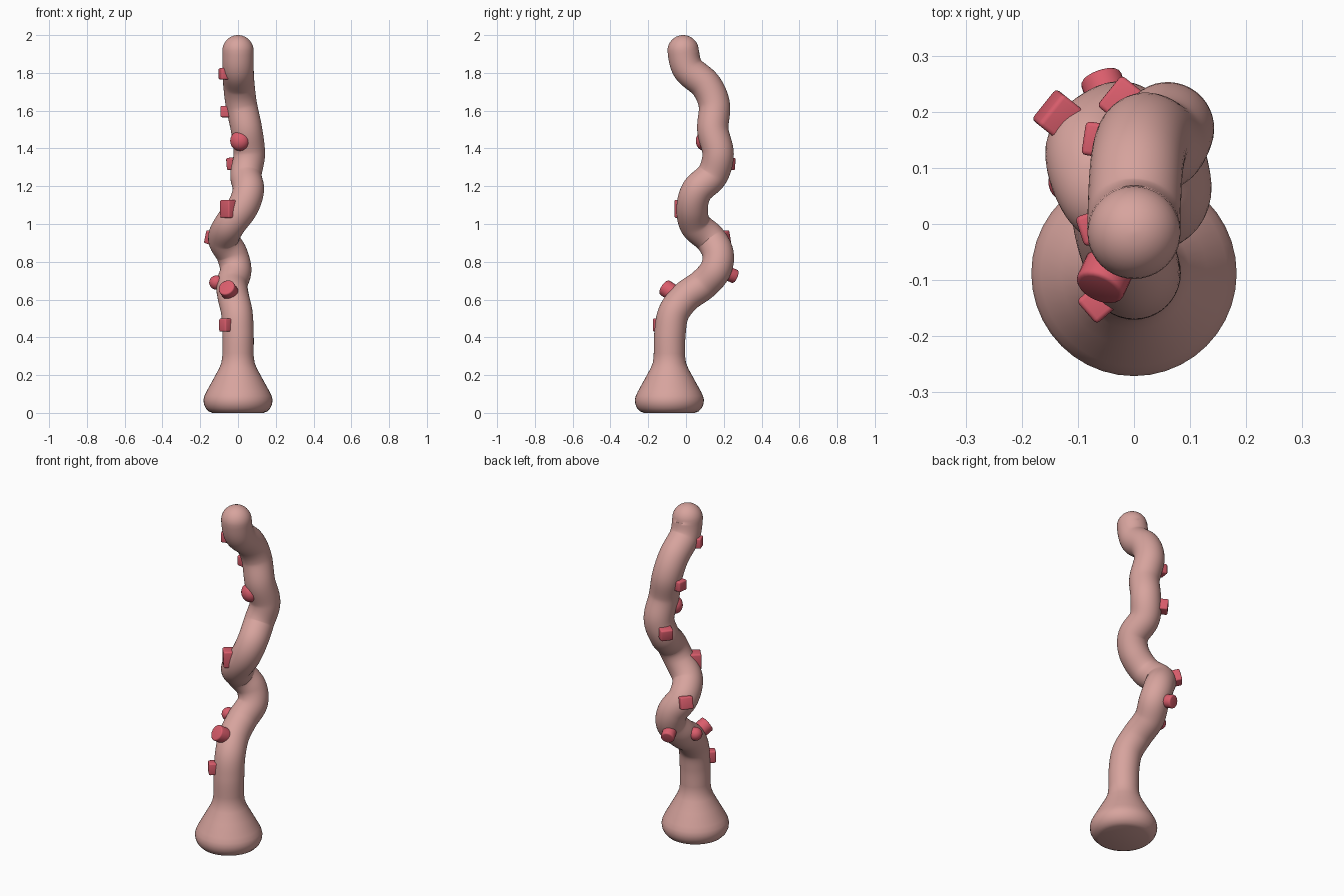
import bpy, bmesh, math
from mathutils import Vector, Matrix

if "Cube" in bpy.data.objects:
    bpy.data.objects.remove(bpy.data.objects["Cube"])


def material(name, col):
    m = bpy.data.materials.new(name)
    m.diffuse_color = (*col, 1)
    m.use_nodes = True
    m.node_tree.nodes["Principled BSDF"].inputs["Base Color"].default_value = m.diffuse_color
    return m


SKIN = material("dusty pink skin", (0.68, 0.37, 0.34))
RED = material("sucker red", (0.70, 0.11, 0.15))


def finish(bm, name, mat, angle):
    bmesh.ops.recalc_face_normals(bm, faces=bm.faces)
    me = bpy.data.meshes.new(name)
    bm.to_mesh(me)
    bm.free()
    me.materials.append(mat)
    ob = bpy.data.objects.new(name, me)
    bpy.context.collection.objects.link(ob)
    bpy.ops.object.select_all(action='DESELECT')
    ob.select_set(True)
    bpy.context.view_layer.objects.active = ob
    bpy.ops.object.shade_smooth_by_angle(angle=math.radians(angle))
    return ob


# Centre line of the winding arm
R = 0.083
PATH = [Vector(p) for p in (
    (0, -.088, .30), (0, -.085, .42), (-.006, -.065, .53), (-.025, 0, .615),
    (-.032, .09, .68), (-.012, .155, .755), (-.032, .17, .84), (-.075, .13, .92),
    (-.045, .05, .995), (.025, .033, 1.09), (.055, .06, 1.18), (.042, .14, 1.26),
    (.06, .17, 1.37), (.045, .142, 1.50), (.018, .15, 1.63), (.005, .105, 1.735),
    (0, .012, 1.82), (0, -.015, 1.917))]


def spline(pts, n):
    ext = [pts[0] * 2 - pts[1]] + pts + [Vector((0, -.015, 2.0))]
    out = []
    for i in range(1, len(ext) - 2):
        a, b, c, d = ext[i - 1:i + 3]
        for k in range(n):
            t = k / n
            out.append(0.5 * (2 * b + (c - a) * t + (2 * a - 5 * b + 4 * c - d) * t * t
                              + (3 * b - a - 3 * c + d) * t ** 3))
    return out + [pts[-1]]


# Flared foot, swept arm and domed tip as one list of rings
foot = [(0, .135), (.008, .155), (.025, .171), (.045, .18), (.068, .183), (.09, .178),
        (.115, .166), (.18, .130), (.235, .100), (.265, .088)]
rings = [(Vector((0, -.088, z)), r) for z, r in foot]
line = spline(PATH, 8)
rings += [(p, R) for p in line]
for k in range(1, 9):
    a = math.radians(k * 10.8)
    rings.append((line[-1] + Vector((0, 0, R * math.sin(a))), R * math.cos(a)))

SIDES = 40
bm = bmesh.new()
prev, side, prev_t = None, Vector((1, 0, 0)), Vector((0, 0, 1))
first = None
for i, (c, r) in enumerate(rings):
    straight = i < len(foot) + 1 or i >= len(foot) + len(line) - 1
    t = Vector((0, 0, 1)) if straight else (rings[i + 1][0] - rings[i - 1][0]).normalized()
    side = prev_t.rotation_difference(t) @ side
    prev_t = t
    other = t.cross(side)
    ring = [bm.verts.new(c + r * (math.cos(a) * side + math.sin(a) * other))
            for a in (2 * math.pi * k / SIDES for k in range(SIDES))]
    if prev:
        for k in range(SIDES):
            j = (k + 1) % SIDES
            bm.faces.new((prev[k], prev[j], ring[j], ring[k]))
    else:
        first = ring
    prev = ring
bm.faces.new(first[::-1])
tip = bm.verts.new((0, -.015, 2.0))
for k in range(SIDES):
    bm.faces.new((prev[k], prev[(k + 1) % SIDES], tip))
finish(bm, "tentacle_body", SKIN, 50)


# Suckers: kind, position, outward direction, size (width, height, depth)
SUCKERS = [
    ("box", (-.064, -.140, .465), (-.75, -.65, 0), (.055, .07, .055)),
    ("drum", (-.048, -.085, .645), (-.35, -.75, .5), (.09, .09, .08)),
    ("ball", (-.115, .075, .69), (-1, 0, .1), (.075, .075, .075)),
    ("drum", (-.048, .228, .735), (-.3, .85, -.35), (.075, .075, .08)),
    ("box", (-.127, .187, .925), (-.75, .6, .25), (.07, .07, .075)),
    ("box", (-.043, -.01, 1.08), (-.7, -.6, 0), (.075, .095, .08)),
    ("box", (-.015, .215, 1.32), (-.75, .6, -.1), (.07, .065, .07)),
    ("ball", (.01, .098, 1.44), (-.4, -.9, 0), (.106, .106, .09)),
    ("box", (-.065, .15, 1.595), (-1, .15, 0), (.06, .06, .05)),
    ("box", (-.068, -.005, 1.795), (-.9, -.3, 0), (.055, .06, .06)),
]

for n, (kind, pos, out, size) in enumerate(SUCKERS, 1):
    w = Vector(out).normalized()
    u = Vector((0, 0, 1)).cross(w).normalized()
    v = w.cross(u)
    bm = bmesh.new()
    if kind == "box":
        bmesh.ops.create_cube(bm, size=1)
    elif kind == "drum":
        bmesh.ops.create_cone(bm, cap_ends=True, segments=24, radius1=.5, radius2=.5, depth=1)
    else:
        bmesh.ops.create_uvsphere(bm, u_segments=24, v_segments=14, radius=.5)
    bmesh.ops.scale(bm, vec=size, verts=bm.verts)
    if kind != "ball":
        edges = [e for e in bm.edges if e.calc_face_angle(0) > 1]
        bmesh.ops.bevel(bm, geom=edges, offset=.008, segments=3, profile=.5, affect='EDGES')
    frame = Matrix((u, v, w)).transposed().to_4x4()
    bm.transform(Matrix.Translation(pos) @ frame)
    finish(bm, f"sucker_{n:02d}", RED, 40)
